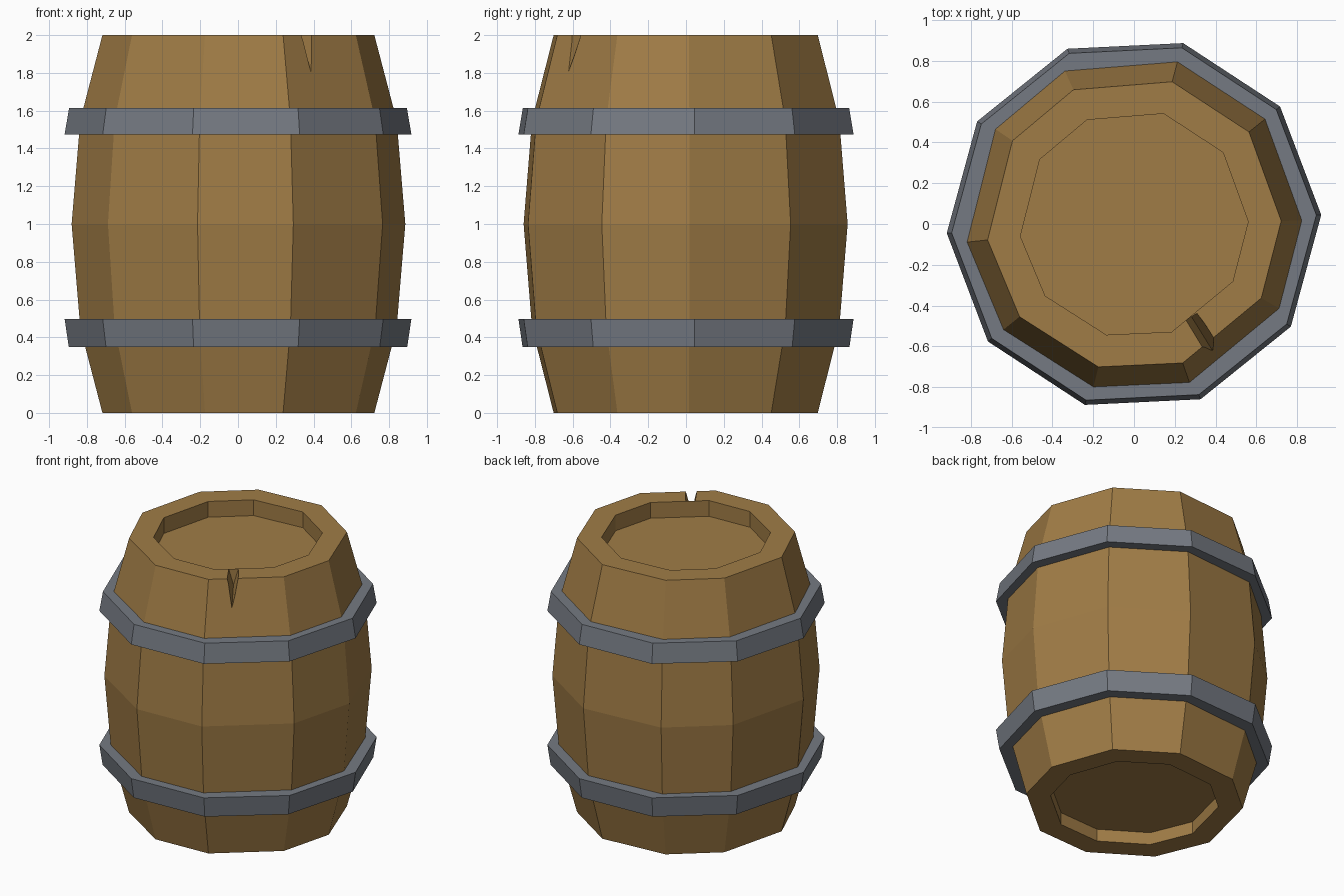
import bpy, bmesh
from math import cos, sin, radians

if "Cube" in bpy.data.objects:
    bpy.data.objects.remove(bpy.data.objects["Cube"])


def material(name, rgb):
    m = bpy.data.materials.new(name)
    m.diffuse_color = (*rgb, 1)
    m.use_nodes = True
    m.node_tree.nodes["Principled BSDF"].inputs["Base Color"].default_value = m.diffuse_color
    return m


wood = material("wood brown", (0.352, 0.202, 0.061))
metal = material("iron grey", (0.178, 0.195, 0.225))


def finish(name, bm, mat):
    bmesh.ops.recalc_face_normals(bm, faces=bm.faces[:])
    me = bpy.data.meshes.new(name)
    bm.to_mesh(me)
    bm.free()
    me.materials.append(mat)
    ob = bpy.data.objects.new(name, me)
    bpy.context.collection.objects.link(ob)
    return ob


def lathe(name, profile, angles, mat, closed=False):
    """Sweep (radius, z) points around the given angles; cap ends or close the loop."""
    bm = bmesh.new()
    rows = [[bm.verts.new((r * cos(radians(a)), r * sin(radians(a)), z)) for a in angles]
            for r, z in profile]
    n = len(angles)
    pairs = list(zip(rows, rows[1:])) + ([(rows[-1], rows[0])] if closed else [])
    for lo, hi in pairs:
        for i in range(n):
            j = (i + 1) % n
            bm.faces.new((lo[i], lo[j], hi[j], hi[i]))
    if not closed:
        bm.faces.new(rows[0][::-1])
        bm.faces.new(rows[-1])
    return finish(name, bm, mat)


# Barrel body with uneven staves and recessed lids at both ends
staves = [1.2, 38.7, 75, 114.3, 145.6, 186.2, 219, 256, 289.3, 329.8]
body = lathe("barrel_body", [
    (0.56, 0.09), (0.56, 0), (0.722, 0), (0.84, 0.45), (0.886, 1.0),
    (0.84, 1.55), (0.722, 2), (0.56, 2), (0.56, 1.885)], staves, wood)

# Iron hoops, regular ten-sided, tapered towards the barrel ends
hoop_angles = [2.8 + 36 * i for i in range(10)]
lathe("upper_hoop", [(0.78, 1.475), (0.919, 1.475), (0.895, 1.615), (0.78, 1.615)],
      hoop_angles, metal, True)
lathe("lower_hoop", [(0.78, 0.35), (0.897, 0.35), (0.919, 0.497), (0.78, 0.497)],
      hoop_angles, metal, True)

# V-shaped wedge that cuts the crack in the upper rim
bm = bmesh.new()
a = radians(-58.2)
ends = []
for r, z in ((0.535, 1.885), (0.85, 1.76)):
    top = 2.05
    w = 0.037 * (top - z) / (2.0 - z) * (0.85 if r < 0.6 else 1.1)
    ends.append([bm.verts.new((r * cos(a) - s * w * sin(a), r * sin(a) + s * w * cos(a), h))
                 for s, h in ((-1, top), (1, top), (0, z))])
for i in range(3):
    j = (i + 1) % 3
    bm.faces.new((ends[0][i], ends[0][j], ends[1][j], ends[1][i]))
bm.faces.new(ends[0])
bm.faces.new(ends[1])
cutter = finish("crack_cutter", bm, wood)
cutter.hide_render = True

mod = body.modifiers.new("crack", 'BOOLEAN')
mod.operation = 'DIFFERENCE'
mod.solver = 'EXACT'
mod.object = cutter
bpy.context.view_layer.objects.active = body
bpy.ops.object.modifier_apply(modifier=mod.name)
bpy.data.objects.remove(cutter)
